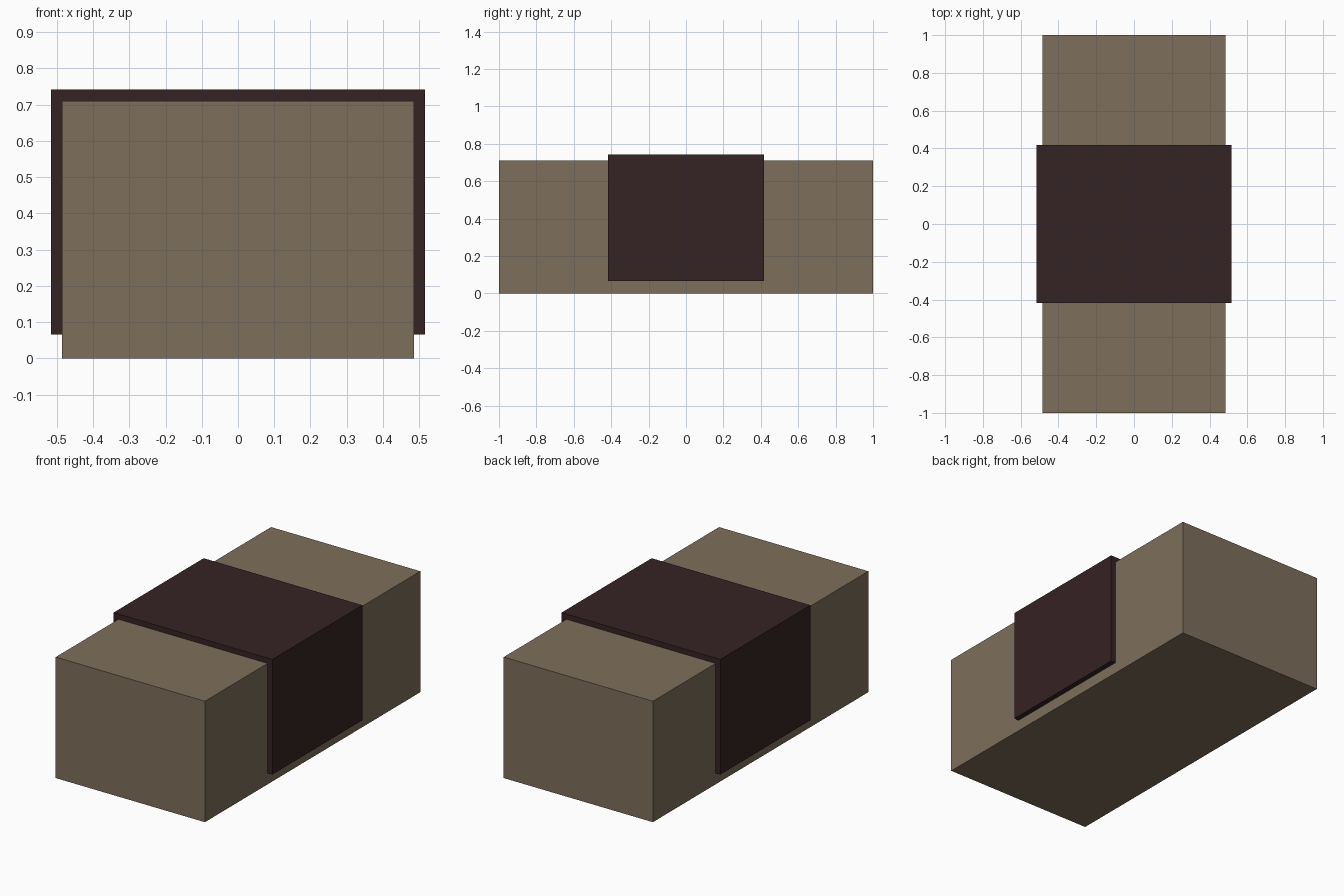
import bpy, bmesh

if "Cube" in bpy.data.objects:
    bpy.data.objects.remove(bpy.data.objects["Cube"])


def material(name, rgb):
    m = bpy.data.materials.new(name)
    m.diffuse_color = (*rgb, 1.0)
    m.use_nodes = True
    m.node_tree.nodes["Principled BSDF"].inputs["Base Color"].default_value = m.diffuse_color
    return m


def extruded(name, profile, y0, y1, mat):
    """Extrude a closed x-z profile along y."""
    bm = bmesh.new()
    face = bm.faces.new([bm.verts.new((x, y0, z)) for x, z in profile])
    ext = bmesh.ops.extrude_face_region(bm, geom=[face])
    moved = [v for v in ext["geom"] if isinstance(v, bmesh.types.BMVert)]
    bmesh.ops.translate(bm, verts=moved, vec=(0, y1 - y0, 0))
    bmesh.ops.recalc_face_normals(bm, faces=bm.faces)
    mesh = bpy.data.meshes.new(name)
    bm.to_mesh(mesh)
    bm.free()
    mesh.materials.append(mat)
    obj = bpy.data.objects.new(name, mesh)
    bpy.context.collection.objects.link(obj)
    return obj


tan = material("tan", (0.207, 0.157, 0.105))
dark_brown = material("dark brown", (0.036, 0.016, 0.017))

# Main block
W, H = 0.485, 0.711
extruded("block", [(-W, 0), (W, 0), (W, H), (-W, H)], -1.0, 1.0, tan)

# Band draped over the middle: an upside-down U around the block
OW, OH, LOW = 0.516, 0.742, 0.066
half = [(OW, OH), (OW, LOW), (W, LOW), (W, H)]
extruded("draped_band", half + [(-x, z) for x, z in reversed(half)],
         -0.418, 0.418, dark_brown)
